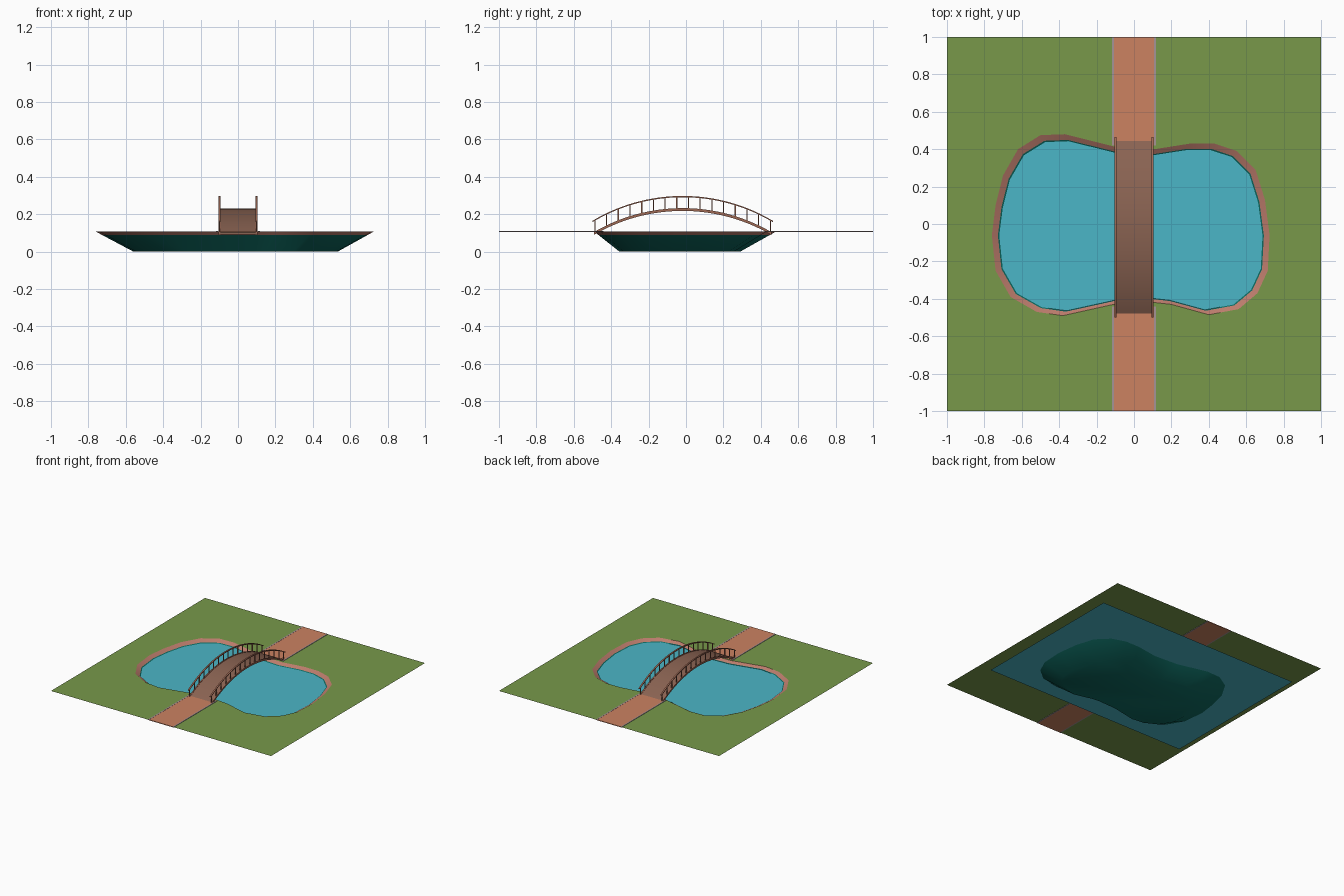
import bpy, bmesh, math
from mathutils import Vector

if "Cube" in bpy.data.objects:
    bpy.data.objects.remove(bpy.data.objects["Cube"])

GROUND_Z = 0.107


def material(name, rgb):
    """Flat colour from 0-255 sRGB values."""
    m = bpy.data.materials.new(name)
    lin = [((c / 255 + 0.055) / 1.055) ** 2.4 for c in rgb]
    m.diffuse_color = (*lin, 1)
    m.use_nodes = True
    m.node_tree.nodes["Principled BSDF"].inputs["Base Color"].default_value = m.diffuse_color
    return m


GRASS = material("grass_green", (120, 153, 74))
WATER = material("water_blue", (75, 182, 199))
PATH = material("path_clay", (204, 130, 97))
CURB = material("curb_grey", (165, 148, 150))
RIM = material("bank_salmon", (188, 124, 108))
TEAL = material("basin_teal", (14, 106, 97))
DECK = material("deck_brown", (138, 99, 82))
RAIL = material("rail_brown", (158, 104, 84))


def finish(name, bm, *mats, smooth=False):
    me = bpy.data.meshes.new(name)
    bm.to_mesh(me)
    bm.free()
    ob = bpy.data.objects.new(name, me)
    bpy.context.collection.objects.link(ob)
    for m in mats:
        me.materials.append(m)
    if smooth:
        bpy.ops.object.select_all(action='DESELECT')
        ob.select_set(True)
        bpy.context.view_layer.objects.active = ob
        bpy.ops.object.shade_smooth_by_angle(angle=math.radians(35))
    return ob


def add_box(bm, lo, hi):
    vs = bmesh.ops.create_cube(bm, size=1)["verts"]
    for v in vs:
        v.co = Vector([(a + b) / 2 + c * (b - a) for a, b, c in zip(lo, hi, v.co)])


# Pond outline, counter-clockwise from the north side of the crossing
OUTLINE = [(-0.11, 0.415), (-0.37, 0.48), (-0.50, 0.475), (-0.62, 0.40), (-0.70, 0.26),
           (-0.74, 0.10), (-0.76, -0.06), (-0.74, -0.25), (-0.66, -0.39), (-0.52, -0.47),
           (-0.38, -0.49), (-0.11, -0.43), (0.11, -0.42), (0.20, -0.43), (0.40, -0.485),
           (0.56, -0.455), (0.66, -0.37), (0.715, -0.25), (0.725, -0.06), (0.70, 0.13),
           (0.65, 0.29), (0.55, 0.39), (0.43, 0.43), (0.30, 0.43), (0.11, 0.40)]


def pond_ring(bm, t):
    """Outline at depth fraction t, from the bank (0) to the floor (1)."""
    return [bm.verts.new((x + t * (-0.265 * x + 0.0), y + t * (-0.335 * y - 0.03),
                          GROUND_Z * (1 - t))) for x, y in OUTLINE]


# Ground sheet with the pond cut out
bm = bmesh.new()
square = [bm.verts.new((x, y, GROUND_Z)) for x, y in ((-1, -1), (1, -1), (1, 1), (-1, 1))]
edges = []
for loop in (square, pond_ring(bm, 0)):
    edges += [bm.edges.new((a, loop[i - 1])) for i, a in enumerate(loop)]
bmesh.ops.triangle_fill(bm, edges=edges, use_beauty=True, normal=(0, 0, 1))
for f in bm.faces:
    f.normal_update()
    if f.normal.z < 0:
        f.normal_flip()
finish("ground", bm, GRASS)

# Basin: clay bank at the top, teal sides and floor
bm = bmesh.new()
rings = [pond_ring(bm, t) for t in (0, 0.16, 1)]
for k, (up, low) in enumerate(zip(rings, rings[1:])):
    for i in range(len(up)):
        f = bm.faces.new((up[i - 1], up[i], low[i], low[i - 1]))
        f.material_index = k
floor = bm.faces.new(rings[-1])
floor.material_index = 1
finish("pond_basin", bm, RIM, TEAL, smooth=True)

# Water sheet, running out under the ground
bm = bmesh.new()
bm.faces.new([bm.verts.new((x, y, 0.086)) for x, y in
              ((-0.94, -0.59), (0.915, -0.59), (0.915, 0.735), (-0.94, 0.735))])
finish("water", bm, WATER)

# Path on both banks with thin curbs
for side, y0, y1 in (("front", -1, -0.44), ("back", 0.42, 1)):
    bm = bmesh.new()
    add_box(bm, (-0.107, y0, 0.104), (0.107, y1, 0.109))
    finish(side + "_path", bm, PATH)
    bm = bmesh.new()
    for s in (-1, 1):
        add_box(bm, (s * 0.112 - 0.005, y0, 0.104), (s * 0.112 + 0.005, y1, 0.110))
    finish(side + "_curbs", bm, CURB)

# Bridge arc
MID, HALF, RISE = -0.018, 0.474, 0.128
RADIUS = (HALF ** 2 + RISE ** 2) / (2 * RISE)


def arc_z(y):
    """Height of the deck top."""
    return 0.23 - RADIUS + math.sqrt(RADIUS ** 2 - (y - MID) ** 2)


def arched_bar(bm, x0, x1, lift, thick, half, steps=30):
    """Bar of rectangular section following the arc."""
    prev = None
    for i in range(steps + 1):
        y = MID + half * (2 * i / steps - 1)
        z = arc_z(y) + lift
        cur = [bm.verts.new(p) for p in ((x0, y, z - thick), (x1, y, z - thick),
                                         (x1, y, z), (x0, y, z))]
        if prev:
            for j in range(4):
                bm.faces.new((prev[j - 1], prev[j], cur[j], cur[j - 1]))
        else:
            bm.faces.new(cur)
        prev = cur
    bm.faces.new(prev[::-1])
    bmesh.ops.recalc_face_normals(bm, faces=bm.faces)


bm = bmesh.new()
arched_bar(bm, -0.1, 0.1, 0, 0.01, HALF)
finish("bridge_deck", bm, DECK, smooth=True)

# Handrails, side beams and posts
for side, s in (("left", -1), ("right", 1)):
    x = s * 0.099
    bm = bmesh.new()
    arched_bar(bm, x - 0.006, x + 0.006, 0.068, 0.007, HALF + 0.008)
    finish(side + "_handrail", bm, RAIL, smooth=True)
    bm = bmesh.new()
    arched_bar(bm, x - 0.005, x + 0.005, 0.003, 0.015, HALF)
    finish(side + "_side_beam", bm, RAIL, smooth=True)
    bm = bmesh.new()
    for i in range(16):
        y = MID + (HALF - 0.005) * (2 * i / 15 - 1)
        z = arc_z(y)
        add_box(bm, (x - 0.003, y - 0.003, z - 0.004), (x + 0.003, y + 0.003, z + 0.063))
    finish(side + "_posts", bm, RAIL)
